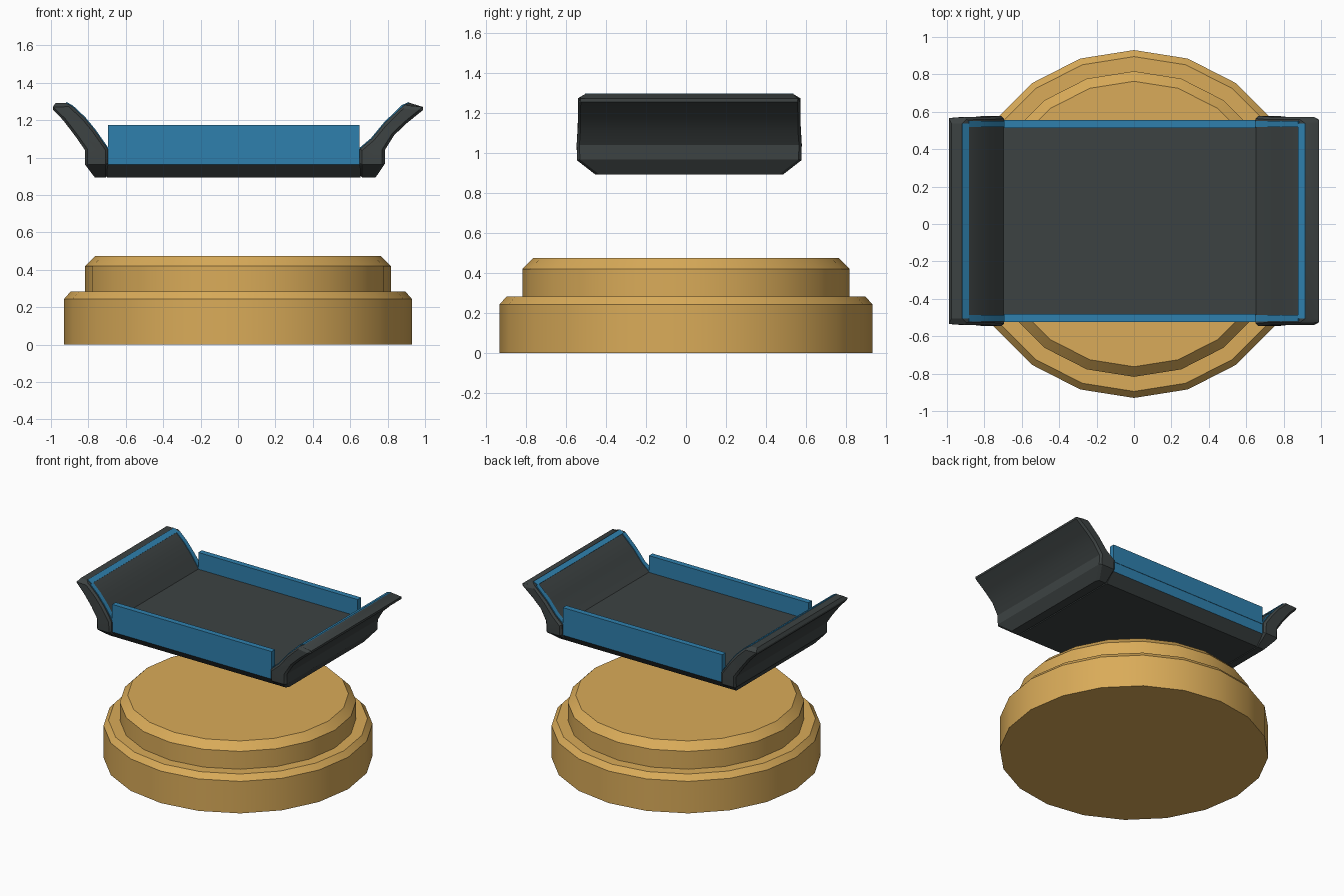
import bpy, bmesh, math

if "Cube" in bpy.data.objects:
    bpy.data.objects.remove(bpy.data.objects["Cube"])

def material(name, rgb):
    m = bpy.data.materials.new(name)
    m.diffuse_color = (*rgb, 1)
    m.use_nodes = True
    m.node_tree.nodes["Principled BSDF"].inputs["Base Color"].default_value = m.diffuse_color
    return m

TAN = material("warm tan", (0.70, 0.41, 0.10))
DARK = material("charcoal", (0.046, 0.055, 0.055))
BLUE = material("blue", (0.028, 0.216, 0.42))
CY = 0.016          # y centre of the tray

def loft(name, sections, mats, bevel=0.0, blue_sides=False):
    """Join a row of closed cross-sections into a capped solid."""
    bm = bmesh.new()
    rings = [[bm.verts.new(p) for p in s] for s in sections]
    n = len(rings[0])
    for a, b in zip(rings, rings[1:]):
        for i in range(n):
            j = (i + 1) % n
            bm.faces.new((a[i], a[j], b[j], b[i]))
    bm.faces.new(rings[0])
    bm.faces.new(rings[-1])
    bmesh.ops.recalc_face_normals(bm, faces=bm.faces)
    if bevel:
        hard = [e for e in bm.edges if e.calc_face_angle(0) > math.radians(62)]
        bmesh.ops.bevel(bm, geom=hard, offset=bevel, segments=1, affect='EDGES')
    bm.normal_update()
    if blue_sides:
        for f in bm.faces:
            f.material_index = int(abs(f.normal.y) > 0.95)
    me = bpy.data.meshes.new(name)
    bm.to_mesh(me)
    bm.free()
    for m in mats:
        me.materials.append(m)
    ob = bpy.data.objects.new(name, me)
    bpy.context.collection.objects.link(ob)
    bpy.ops.object.select_all(action='DESELECT')
    ob.select_set(True)
    bpy.context.view_layer.objects.active = ob
    bpy.ops.object.shade_smooth_by_angle(angle=math.radians(28))
    return ob

# Stepped round base, 20 sides
def circle(r, z):
    return [(r * math.sin(i * math.pi / 10), r * math.cos(i * math.pi / 10), z)
            for i in range(20)]

profile = [(0.93, 0), (0.93, 0.244), (0.895, 0.284), (0.817, 0.284),
           (0.817, 0.42), (0.763, 0.475)]
loft("round_base", [circle(r, z) for r, z in profile], [TAN])

# Tray floor slab with blue upper side bands
def slab(x):
    side = [(0.47, 0.893), (0.537, 0.963), (0.537, 1.047)]
    return ([(x, CY + y, z) for y, z in side] +
            [(x, CY - y, z) for y, z in reversed(side)])

loft("tray_floor", [slab(-0.70), slab(0.655)], [DARK, BLUE], blue_sides=True)

# Blue rails along front and back
def box(x, y0, y1, z0, z1):
    return [(x, y0, z0), (x, y1, z0), (x, y1, z1), (x, y0, z1)]

for name, s in (("front_rail", -1), ("back_rail", 1)):
    ya, yb = CY + s * 0.498, CY + s * 0.54
    loft(name, [box(-0.695, ya, yb, 1.04, 1.175), box(0.65, ya, yb, 1.04, 1.175)], [BLUE])

# Flared end wings: outer (x, z), inner (x, z), half width
wings = {
    "left": [(-0.765, 0.893, -0.695, 0.893, 0.47), (-0.818, 0.963, -0.695, 0.963, 0.56),
             (-0.818, 1.04, -0.695, 1.045, 0.562), (-0.87, 1.115, -0.765, 1.145, 0.556),
             (-0.935, 1.20, -0.82, 1.212, 0.556), (-1.0, 1.268, -0.885, 1.273, 0.555),
             (-0.975, 1.293, -0.92, 1.293, 0.52)],
    "right": [(0.735, 0.893, 0.65, 0.893, 0.47), (0.785, 0.963, 0.65, 0.963, 0.56),
              (0.785, 1.04, 0.65, 1.045, 0.562), (0.835, 1.12, 0.715, 1.10, 0.556),
              (0.90, 1.182, 0.785, 1.185, 0.556), (1.0, 1.263, 0.88, 1.277, 0.555),
              (0.985, 1.272, 0.917, 1.293, 0.52)],
}
for side, rows in wings.items():
    s = -1 if side == "left" else 1
    loft(side + "_wing",
         [[(xo, CY - h, zo), (xo, CY + h, zo), (xi, CY + h, zi), (xi, CY - h, zi)]
          for xo, zo, xi, zi, h in rows], [DARK], bevel=0.014)

    # Thin blue trim up both sides of the wing and across its top
    inner = [(r[2], r[3]) for r in rows[2:]]
    def pair(x, z):
        return (x - s * 0.004, z + 0.004), (x + s * 0.003, z - 0.003)
    for end, t in (("front", -1), ("back", 1)):
        ya, yb = CY + t * 0.503, CY + t * 0.536
        strip = []
        for x, z in inner[:-1]:
            (ux, uz), (lx, lz) = pair(x, z)
            strip.append([(ux, ya, uz), (ux, yb, uz), (lx, yb, lz), (lx, ya, lz)])
        loft(f"{side}_{end}_trim", strip, [BLUE])
    (ax, az), (bx, bz) = pair(*inner[-2])
    (cx, cz), (dx, dz) = pair(*inner[-1])
    loft(side + "_top_trim",
         [[(ax, y, az), (cx, y, cz), (dx, y, dz), (bx, y, bz)]
          for y in (CY - 0.52, CY + 0.52)], [BLUE])
